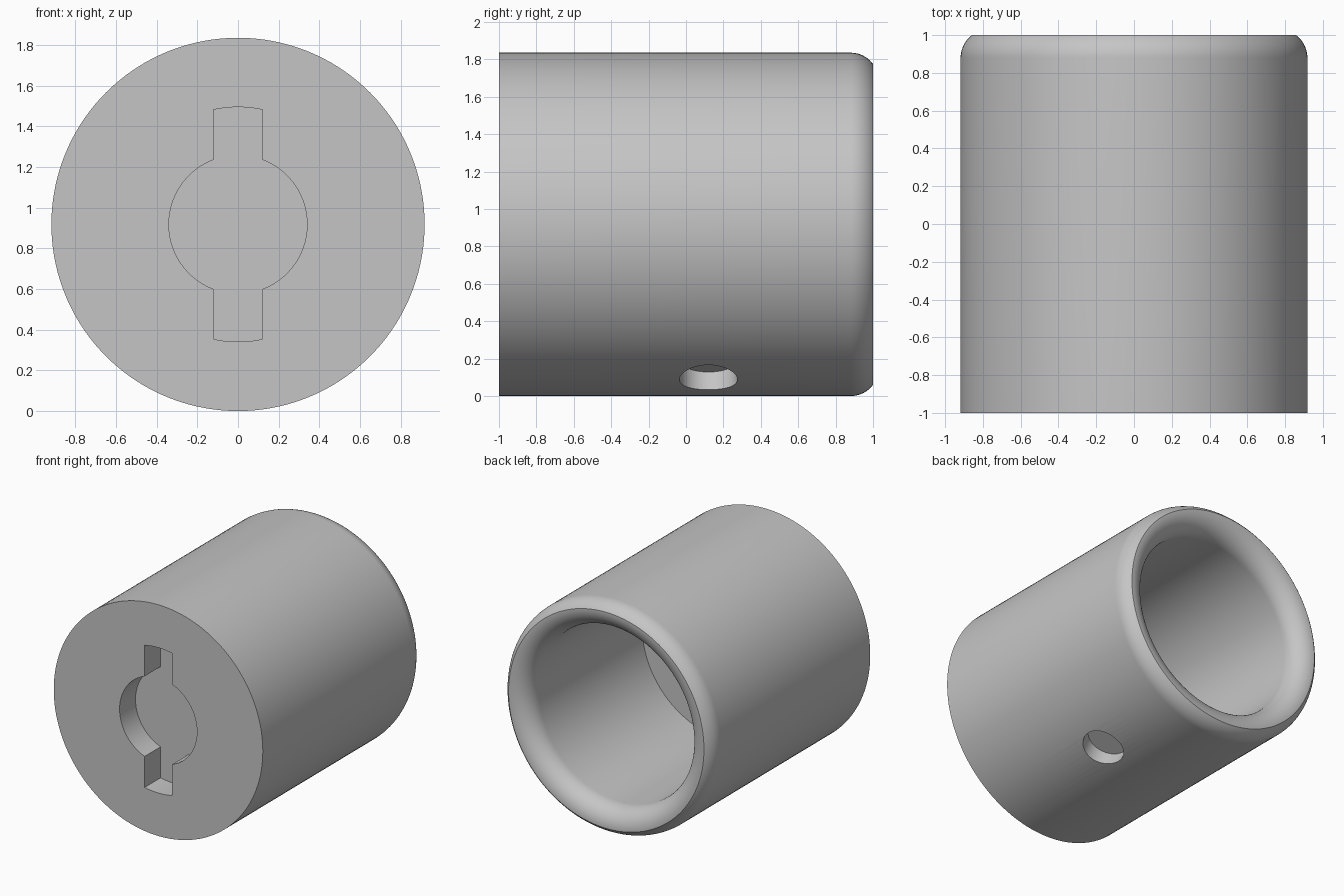
import bpy, bmesh
from math import sin, cos, pi, radians, asin
from mathutils import Vector, Matrix

if "Cube" in bpy.data.objects:
    bpy.data.objects.remove(bpy.data.objects["Cube"], do_unlink=True)

RADIUS = 0.918      # outer wall
BORE = 0.70         # inner wall
AXIS_Z = RADIUS     # height of the long axis
SEGMENTS = 144

grey = bpy.data.materials.new("plain_grey")
grey.use_nodes = True
color = (0.56, 0.56, 0.56, 1)
grey.diffuse_color = color
grey.node_tree.nodes["Principled BSDF"].inputs["Base Color"].default_value = color


def make_object(name, bm):
    bmesh.ops.recalc_face_normals(bm, faces=bm.faces)
    mesh = bpy.data.meshes.new(name)
    bm.to_mesh(mesh)
    bm.free()
    obj = bpy.data.objects.new(name, mesh)
    mesh.materials.append(grey)
    bpy.context.collection.objects.link(obj)
    return obj


def arc(cx, cy, r, start, end, steps):
    angles = [start + (end - start) * i / steps for i in range(steps + 1)]
    return [(cx + r * cos(a), cy + r * sin(a)) for a in angles]


# Cup body: half section (radius, y) turned about the long axis
outer_round, inner_round = 0.15, 0.155
profile = [(RADIUS, -1)]
profile += arc(RADIUS - outer_round, 0.88, outer_round, 0, asin(0.12 / outer_round), 10)
profile += arc(BORE + inner_round, 1 - inner_round, inner_round, pi / 2, pi, 14)
profile += [(BORE, -0.45)]

bm = bmesh.new()
verts = [bm.verts.new((r, y, 0)) for r, y in profile]
edges = [bm.edges.new(pair) for pair in zip(verts, verts[1:])]
bmesh.ops.spin(bm, geom=verts + edges, cent=(0, 0, 0), axis=(0, 1, 0),
               angle=2 * pi, steps=SEGMENTS, use_duplicate=False)
bmesh.ops.remove_doubles(bm, verts=bm.verts, dist=0.0005)
bmesh.ops.holes_fill(bm, edges=[e for e in bm.edges if e.is_boundary], sides=0)
bmesh.ops.translate(bm, verts=bm.verts, vec=(0, 0, AXIS_Z))
body = make_object("cup_body", bm)

# Keyhole cutter: round centre with an upper and a lower slot
hub, slot_end, half_width, depth = 0.34, 0.577, 0.12, 0.2
tip, root = asin(half_width / slot_end), asin(half_width / hub)
outline = []
for turn in (0, pi):
    outline += arc(0, 0, hub, turn - pi / 2 + root, turn + pi / 2 - root, 40)
    outline += arc(0, 0, slot_end, turn + pi / 2 - tip, turn + pi / 2 + tip, 10)
bm = bmesh.new()
face = bm.faces.new([bm.verts.new((x, -1.1, z + AXIS_Z)) for x, z in outline])
grown = bmesh.ops.extrude_face_region(bm, geom=[face])["geom"]
bmesh.ops.translate(bm, vec=(0, depth + 0.1, 0),
                    verts=[v for v in grown if isinstance(v, bmesh.types.BMVert)])
keyhole = make_object("keyhole_cutter", bm)

# Blind side hole cutter: a flat-ended drill pointing at the axis
tilt, floor, length = radians(25.3), 0.80, 0.3
direction = Vector((sin(tilt), 0, -cos(tilt)))
place = Matrix.Translation(Vector((0, 0.12, AXIS_Z)) + direction * (floor + length / 2))
bm = bmesh.new()
bmesh.ops.create_cone(bm, cap_ends=True, segments=64, radius1=0.155, radius2=0.155, depth=length,
                      matrix=place @ direction.to_track_quat("Z", "Y").to_matrix().to_4x4())
drill = make_object("side_hole_cutter", bm)

# Cut the holes, then smooth the round walls
bpy.ops.object.select_all(action="DESELECT")
bpy.context.view_layer.objects.active = body
body.select_set(True)
for cutter in (keyhole, drill):
    cutter.hide_render = True
    cut = body.modifiers.new(cutter.name, "BOOLEAN")
    cut.operation, cut.solver, cut.object = "DIFFERENCE", "EXACT", cutter
    bpy.ops.object.modifier_apply(modifier=cut.name)
    bpy.data.objects.remove(cutter, do_unlink=True)
bpy.ops.object.shade_smooth_by_angle(angle=radians(25))
